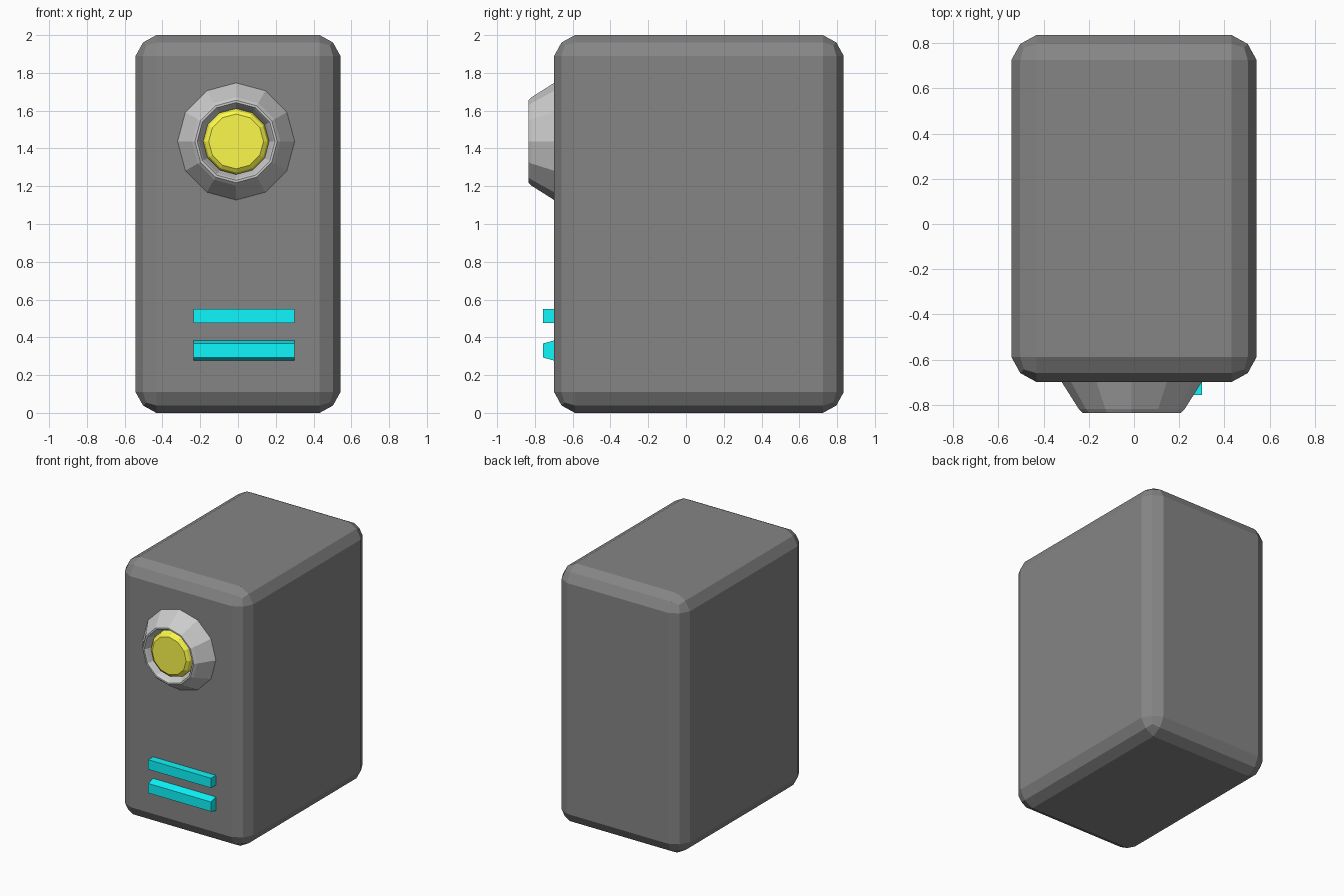
import bpy, bmesh
from math import cos, sin, tau

if "Cube" in bpy.data.objects:
    bpy.data.objects.remove(bpy.data.objects["Cube"])


def material(name, color):
    m = bpy.data.materials.new(name)
    m.diffuse_color = color
    m.use_nodes = True
    m.node_tree.nodes["Principled BSDF"].inputs["Base Color"].default_value = m.diffuse_color
    return m


def finish(name, bm, mat=None):
    bmesh.ops.recalc_face_normals(bm, faces=bm.faces)
    me = bpy.data.meshes.new(name)
    bm.to_mesh(me)
    bm.free()
    ob = bpy.data.objects.new(name, me)
    bpy.context.collection.objects.link(ob)
    if mat:
        me.materials.append(mat)
    return ob


def lathe(name, profile, cx, cz, sides=12, mat=None):
    """Spin (radius, y) points around a y axis; cap both ends."""
    bm = bmesh.new()
    rings = [[bm.verts.new((cx + r * cos(tau * i / sides), y, cz + r * sin(tau * i / sides)))
              for i in range(sides)] for r, y in profile]
    for a, b in zip(rings, rings[1:]):
        for i in range(sides):
            j = (i + 1) % sides
            bm.faces.new((a[i], a[j], b[j], b[i]))
    bm.faces.new(rings[0])
    bm.faces.new(rings[-1])
    return finish(name, bm, mat)


def extrude_x(name, profile, x0, x1, mat=None):
    """Extrude a closed (y, z) profile along x."""
    bm = bmesh.new()
    face = bm.faces.new([bm.verts.new((x0, y, z)) for y, z in profile])
    res = bmesh.ops.extrude_face_region(bm, geom=[face])
    verts = [v for v in res["geom"] if isinstance(v, bmesh.types.BMVert)]
    bmesh.ops.translate(bm, verts=verts, vec=(x1 - x0, 0, 0))
    return finish(name, bm, mat)


yellow = material("yellow", (0.98, 0.95, 0.07, 1))
cyan = material("cyan", (0.004, 0.93, 0.97, 1))
light = material("light_grey", (0.72, 0.72, 0.72, 1))
dark = material("dark_grey", (0.235, 0.235, 0.235, 1))

# Rounded cabinet body
body = extrude_x("body", [(-0.698, 0), (0.835, 0), (0.835, 2), (-0.698, 2)], -0.542, 0.542, dark)
bev = body.modifiers.new("rounded_edges", "BEVEL")
bev.width = 0.11
bev.segments = 2
bev.profile = 0.416

# Lamp housing with a recessed opening, and the lens inside it
lathe("lamp_housing", [(0.312, -0.69), (0.31, -0.698), (0.234, -0.818), (0.218, -0.835),
                       (0.206, -0.835), (0.196, -0.82), (0.17, -0.76)], -0.01, 1.437, mat=light)
lathe("lamp_lens", [(0.175, -0.74), (0.175, -0.785), (0.165, -0.81), (0.145, -0.825)],
      -0.01, 1.437, mat=yellow)

# Two light bars: straight upper, tapered lower
for name, base, front in (("upper_bar", (0.475, 0.55), (0.475, 0.55)),
                          ("lower_bar", (0.275, 0.386), (0.293, 0.367))):
    extrude_x(name, [(-0.69, base[0]), (-0.757, front[0]), (-0.757, front[1]), (-0.69, base[1])],
              -0.236, 0.3, cyan)
